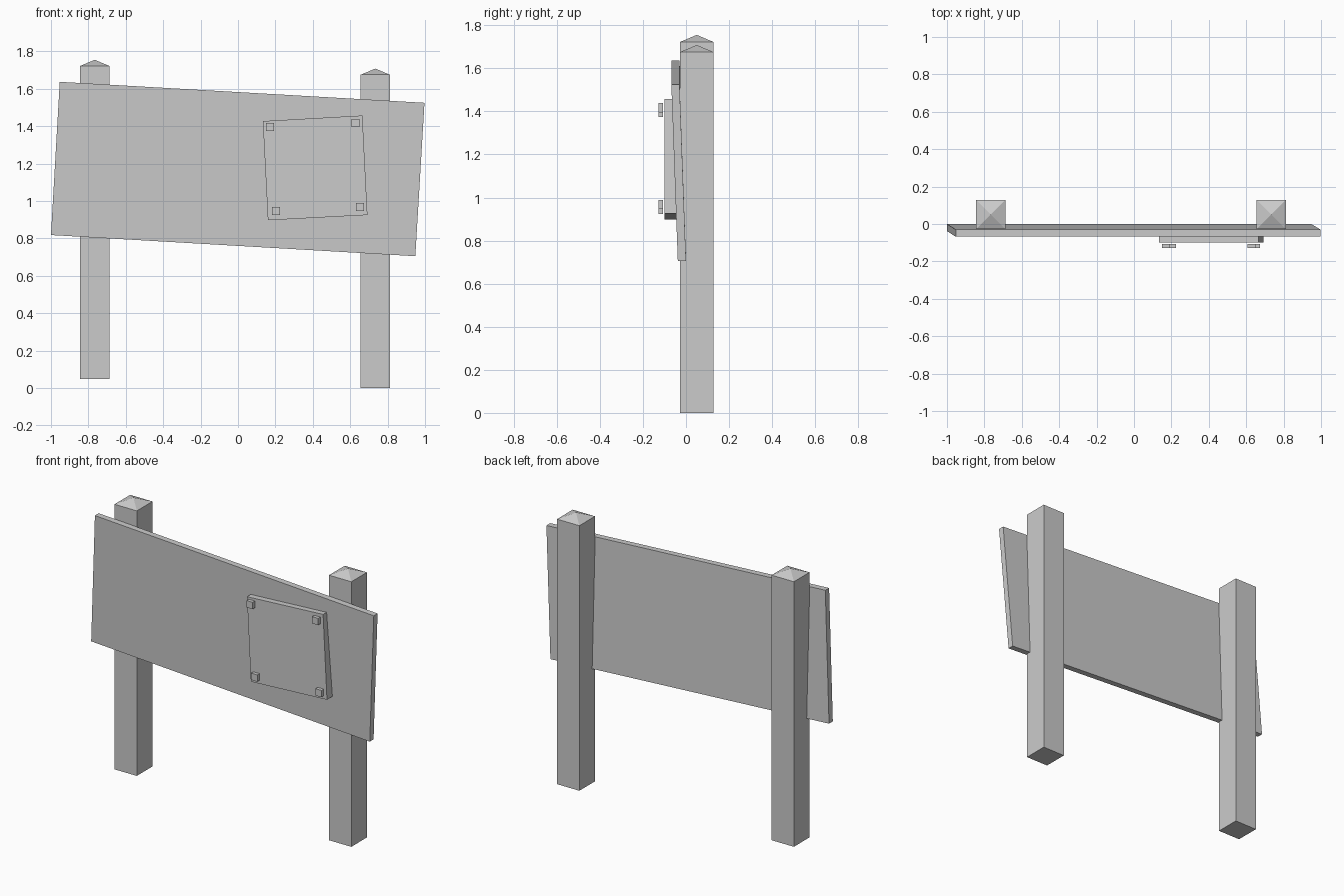
import bpy

if "Cube" in bpy.data.objects:
    bpy.data.objects.remove(bpy.data.objects["Cube"])


def mesh_object(name, verts, faces):
    mesh = bpy.data.meshes.new(name)
    mesh.from_pydata(verts, [], faces)
    mesh.update()
    obj = bpy.data.objects.new(name, mesh)
    bpy.context.collection.objects.link(obj)
    return obj


def slab(name, outline, front_y, thickness):
    """Extrude a counter-clockwise front (x, z) outline backwards in y."""
    n = len(outline)
    front = [(x, y, z) for (x, z), y in zip(outline, front_y)]
    back = [(x, y + thickness, z) for x, y, z in front]
    faces = [tuple(range(n)), tuple(range(2 * n - 1, n - 1, -1))]
    faces += [(i, i + n, (i + 1) % n + n, (i + 1) % n) for i in range(n)]
    return mesh_object(name, front + back, faces)


def post(name, x, bottom, half=0.078, y=0.05, height=1.675, cap=0.033):
    """Square post with a low pyramid top."""
    ring = [(-1, -1), (1, -1), (1, 1), (-1, 1)]
    verts = [(x + a * half, y + b * half, z)
             for z in (bottom, bottom + height) for a, b in ring]
    verts.append((x, y, bottom + height + cap))
    faces = [(3, 2, 1, 0)]
    for i in range(4):
        j = (i + 1) % 4
        faces += [(i, j, j + 4, i + 4), (i + 4, j + 4, 8)]
    return mesh_object(name, verts, faces)


# Posts, the left one slightly higher
post("left_post", -0.766, 0.047)
post("right_post", 0.734, 0.0)

# Crooked main board, leaning forward at the top
slab("sign_board", [(-1.0, 0.818), (0.948, 0.705), (0.997, 1.525), (-0.953, 1.637)],
     [-0.038, -0.038, -0.068, -0.068], 0.038)

# Small upright notice plate
slab("notice_plate", [(0.16, 0.897), (0.692, 0.925), (0.665, 1.457), (0.133, 1.427)],
     [-0.1] * 4, 0.062)

# Square nail heads at the plate corners
s = 0.0215
for i, (x, z) in enumerate([(0.171, 1.396), (0.628, 1.417), (0.203, 0.946), (0.652, 0.968)]):
    slab(f"nail_head_{i + 1}", [(x - s, z - s), (x + s, z - s), (x + s, z + s), (x - s, z + s)],
         [-0.128] * 4, 0.022)
